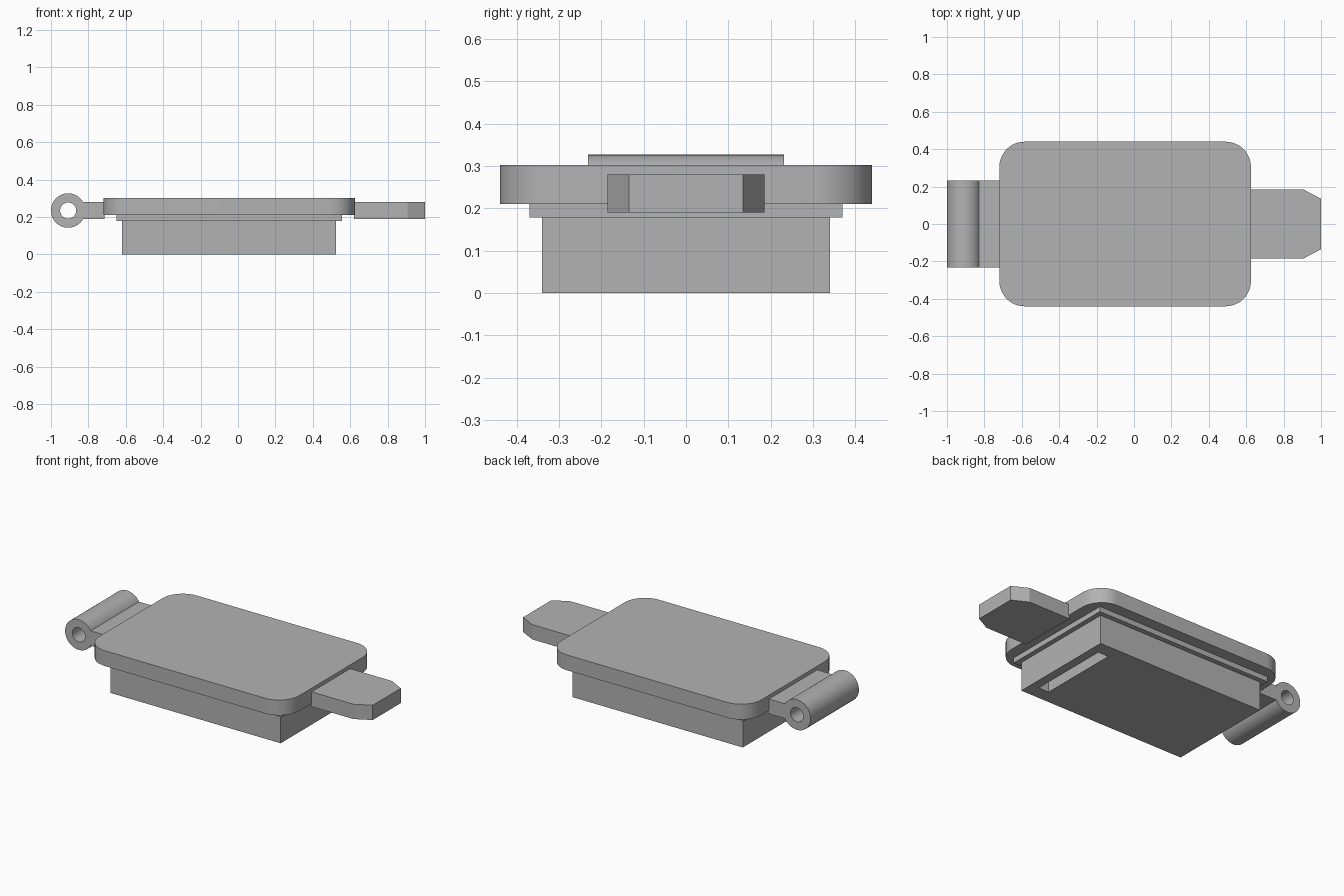
import bpy
import bmesh
from math import cos, sin, pi, radians

if "Cube" in bpy.data.objects:
    bpy.data.objects.remove(bpy.data.objects["Cube"])

# One plain grey for the whole cover
GREY = (0.45, 0.45, 0.45, 1)
grey = bpy.data.materials.new("grey")
grey.use_nodes = True
grey.diffuse_color = GREY
grey.node_tree.nodes["Principled BSDF"].inputs["Base Color"].default_value = GREY


def finish(name, bm, smooth=False):
    bmesh.ops.recalc_face_normals(bm, faces=bm.faces)
    mesh = bpy.data.meshes.new(name)
    bm.to_mesh(mesh)
    bm.free()
    mesh.materials.append(grey)
    obj = bpy.data.objects.new(name, mesh)
    bpy.context.collection.objects.link(obj)
    bpy.ops.object.select_all(action="DESELECT")
    obj.select_set(True)
    bpy.context.view_layer.objects.active = obj
    if smooth:
        bpy.ops.object.shade_smooth_by_angle(angle=radians(30))
    return obj


def prism(name, outline, z0, z1, smooth=False):
    """Extrude an outline in the ground plane from z0 to z1."""
    bm = bmesh.new()
    face = bm.faces.new([bm.verts.new((x, y, z0)) for x, y in outline])
    top = bmesh.ops.extrude_face_region(bm, geom=[face])["geom"]
    bmesh.ops.translate(bm, vec=(0, 0, z1 - z0),
                        verts=[v for v in top if isinstance(v, bmesh.types.BMVert)])
    return finish(name, bm, smooth)


def box(name, x0, x1, half_y, z0, z1):
    return prism(name, [(x0, -half_y), (x1, -half_y), (x1, half_y), (x0, half_y)], z0, z1)


def rounded(x0, x1, half_y, r, steps=12):
    corners = [(x1 - r, half_y - r), (x0 + r, half_y - r),
               (x0 + r, r - half_y), (x1 - r, r - half_y)]
    return [(cx + r * cos(a), cy + r * sin(a))
            for q, (cx, cy) in enumerate(corners)
            for a in [(q + i / steps) * pi / 2 for i in range(steps + 1)]]


def tube(name, x, z, outer, inner, half_y, sides=48):
    """Hollow barrel lying along y."""
    bm = bmesh.new()
    loops = []
    for r, y in ((outer, -half_y), (outer, half_y), (inner, half_y), (inner, -half_y)):
        loops.append([bm.verts.new((x + r * cos(2 * pi * i / sides), y,
                                    z + r * sin(2 * pi * i / sides)))
                      for i in range(sides)])
    for k in range(4):
        a, b = loops[k], loops[(k + 1) % 4]
        for i in range(sides):
            j = (i + 1) % sides
            bm.faces.new((a[i], a[j], b[j], b[i]))
    return finish(name, bm, True)


# Lid plate, with a sealing step beneath it
prism("lid_plate", rounded(-0.72, 0.625, 0.44, 0.135), 0.21, 0.303, True)
box("seal_step", -0.65, 0.555, 0.37, 0.178, 0.21)

# Plug block with a slot in its underside
plug = box("plug_block", -0.62, 0.525, 0.34, 0, 0.178)
cutter = box("slot_cutter", 0.40, 0.47, 0.255, -0.1, 0.14)
cutter.hide_render = True
cut = plug.modifiers.new("slot", "BOOLEAN")
cut.operation = "DIFFERENCE"
cut.solver = "EXACT"
cut.object = cutter
bpy.context.view_layer.objects.active = plug
bpy.ops.object.modifier_apply(modifier=cut.name)
bpy.data.objects.remove(cutter)

# Pull tab with chamfered tip
prism("pull_tab", [(0.62, -0.185), (0.905, -0.185), (1, -0.135),
                   (1, 0.135), (0.905, 0.185), (0.62, 0.185)], 0.19, 0.28)

# Hinge barrel and the web joining it to the lid
tube("hinge_barrel", -0.908, 0.235, 0.092, 0.043, 0.232)
box("hinge_web", -0.845, -0.715, 0.232, 0.19, 0.28)
